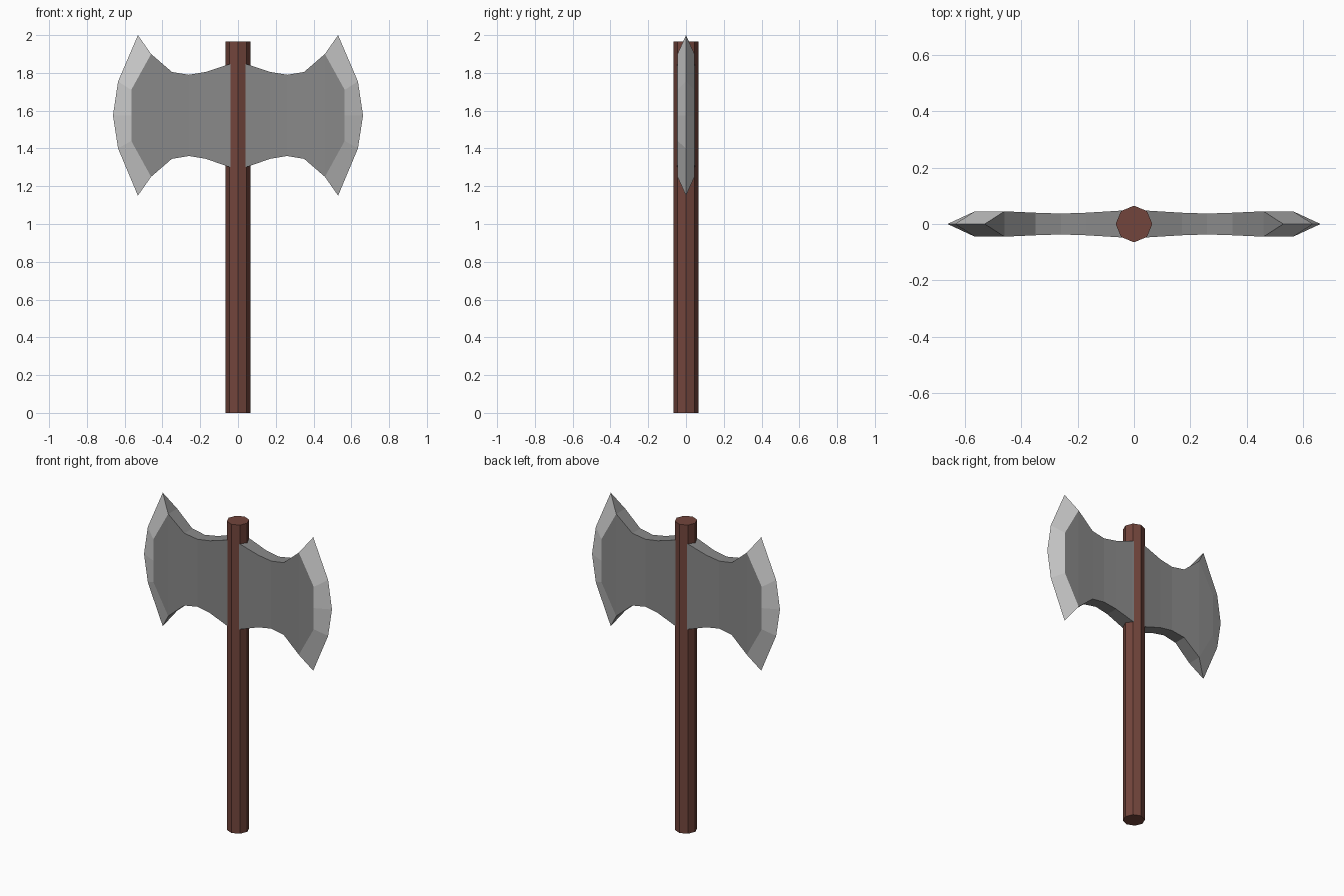
import bpy, bmesh

if "Cube" in bpy.data.objects:
    bpy.data.objects.remove(bpy.data.objects["Cube"])


def material(name, rgb):
    m = bpy.data.materials.new(name)
    m.diffuse_color = (*rgb, 1)
    m.use_nodes = True
    m.node_tree.nodes["Principled BSDF"].inputs["Base Color"].default_value = m.diffuse_color
    return m


# Octagonal wooden handle
bpy.ops.mesh.primitive_cylinder_add(vertices=8, radius=0.065, depth=1.965, location=(0, 0, 0.9825))
handle = bpy.context.object
handle.name = "handle"
handle.data.materials.append(material("wood", (0.17, 0.06, 0.045)))

# Blade body stations: x, half thickness, bottom z, top z
stations = [(0.03, 0.049, 1.298, 1.848), (0.055, 0.047, 1.305, 1.843),
            (0.17, 0.040, 1.345, 1.805), (0.26, 0.037, 1.36, 1.79),
            (0.35, 0.040, 1.345, 1.805), (0.46, 0.045, 1.25, 1.90)]
# Rim of the flat cheek and matching sharp cutting edge, bottom to top (x, z)
cheek = [(0.565, 1.44), (0.565, 1.575), (0.565, 1.71)]
edge = [(0.53, 1.15), (0.635, 1.40), (0.662, 1.575), (0.635, 1.755), (0.53, 2.0)]

bm = bmesh.new()
rings = [[bm.verts.new(p) for p in ((x, -t, lo), (x, t, lo), (x, t, hi), (x, -t, hi))]
         for x, t, lo, hi in stations]
bm.faces.new(rings[0])
for a, b in zip(rings, rings[1:]):
    for i in range(4):
        j = (i + 1) % 4
        bm.faces.new((a[i], a[j], b[j], b[i]))

# Flared cheeks and lighter sharpened bevels on both sides
last = rings[-1]
tips = [bm.verts.new((x, 0, z)) for x, z in edge]
for y, lo, hi in ((-0.045, last[0], last[3]), (0.045, last[1], last[2])):
    rim = [lo] + [bm.verts.new((x, y, z)) for x, z in cheek] + [hi]
    bm.faces.new(rim)
    for i in range(4):
        bevel = bm.faces.new((rim[i], rim[i + 1], tips[i + 1], tips[i]))
        bevel.material_index = 1
bm.faces.new((last[0], last[1], tips[0]))
bm.faces.new((last[3], last[2], tips[-1]))
bmesh.ops.recalc_face_normals(bm, faces=bm.faces)

mesh = bpy.data.meshes.new("double_blade")
bm.to_mesh(mesh)
bm.free()
mesh.materials.append(material("dark_steel", (0.25, 0.25, 0.25)))
mesh.materials.append(material("sharpened_steel", (0.6, 0.6, 0.6)))
blade = bpy.data.objects.new("double_blade", mesh)
bpy.context.collection.objects.link(blade)

# Opposite blade
mirror = blade.modifiers.new("mirror", 'MIRROR')
mirror.use_mirror_merge = False
